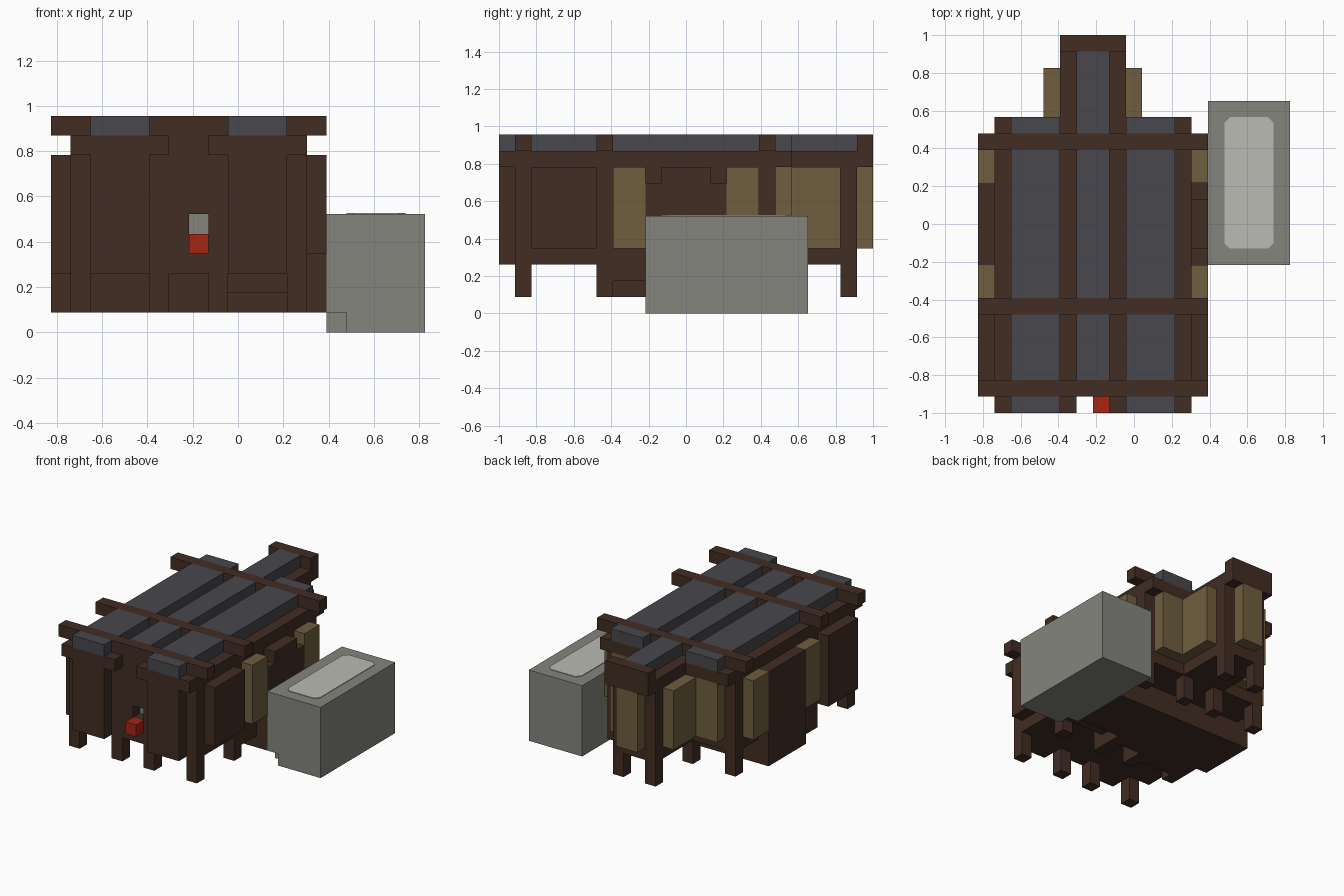
import bpy, bmesh
from mathutils import Vector

cube = bpy.data.objects.get("Cube")
if cube:
    bpy.data.objects.remove(cube)

U = 2 / 23                                  # one building block
ORIGIN = Vector((-9.5 * U, -1.0, 0))


def material(name, rgb):
    lin = [((c / 255 + 0.055) / 1.055) ** 2.4 for c in rgb] + [1]
    m = bpy.data.materials.new(name)
    m.use_nodes = True
    m.diffuse_color = lin
    m.node_tree.nodes["Principled BSDF"].inputs["Base Color"].default_value = lin
    return m


TIMBER = material("dark timber", (66, 45, 35))
SLATE = material("roof slate", (72, 72, 77))
TAN = material("tan board", (112, 94, 62))
STONE = material("grey stone", (133, 133, 126))
PALE = material("pale stone", (187, 187, 181))
RED = material("red", (168, 36, 20))


def finish(name, bm, mat):
    mesh = bpy.data.meshes.new(name)
    bm.to_mesh(mesh)
    bm.free()
    mesh.materials.append(mat)
    obj = bpy.data.objects.new(name, mesh)
    bpy.context.collection.objects.link(obj)
    return obj


def blocks(name, mat, *ranges):
    """Boxes given as x, y and z ranges counted in building blocks."""
    bm = bmesh.new()
    for xs, ys, zs in ranges:
        lo, hi = (Vector(p) for p in zip(xs, ys, zs))
        made = bmesh.ops.create_cube(bm, size=1)["verts"]
        for v in made:
            v.co = ORIGIN + U * Vector([(lo[i] + hi[i]) / 2 + v.co[i] * (hi[i] - lo[i]) for i in range(3)])
    return finish(name, bm, mat)


WALL, BOARD = (3, 9), (4, 9)
POSTS = (1, 5, 8, 12)

# Main body, with a small opening left in the front wall
blocks("main_hall", TIMBER, ((1, 13), (2, 17), WALL))
blocks("front_wall", TIMBER,
       ((1, 7), (1, 2), WALL), ((8, 13), (1, 2), WALL),
       ((7, 8), (1, 2), (3, 5)), ((7, 8), (1, 2), (6, 9)))
blocks("rear_wing", TIMBER, ((5, 9), (17, 22), WALL))
blocks("front_bays", TIMBER, *[((x, x + 3), (0, 1), WALL) for x in (2, 9)])
blocks("window_back", STONE, ((7, 8), (1.92, 2), (5, 6)))
blocks("front_box", RED, ((7, 8), (0, 1), (4, 5)))

# Bays and boards on the two long sides
blocks("right_side_bays", TIMBER, ((0, 1), (2, 6), WALL), ((0, 1), (9, 14), (1, 9)))
blocks("left_side_bays", TIMBER, ((13, 14), (2, 6), BOARD),
       ((13, 14), (9, 14), (1, 8)), ((13, 14), (10, 13), (8, 9)))
blocks("side_boards", TAN, *[((x, x + 1), (y, y + 2), BOARD) for x in (0, 13) for y in (7, 14)])

# Tan boards around the rear
blocks("rear_boards", TAN,
       *[((x, x + 3), (17, 18), BOARD) for x in (2, 9)],
       *[((x, x + 1), (18, 21), BOARD) for x in (4, 9)],
       ((6, 8), (22, 23), BOARD))

# Legs and stepped base
blocks("legs", TIMBER,
       *[((x, x + 1), (y, y + 1), (1, 3)) for x in POSTS for y in (1, 6, 16)],
       *[((x, x + 1), (21, 22), (1, 3)) for x in (5, 8)])
blocks("base", TIMBER, ((0, 9), (9, 14), (1, 3)),
       ((1, 6), (7, 9), (1, 3)), ((8, 9), (7, 9), (1, 3)), ((6, 8), (8, 9), (1, 3)),
       ((9, 13), (7, 14), (2, 3)), ((9, 13), (9, 14), (1, 2)))

# Roof deck, slate strips and cross beams
blocks("roof_deck", TIMBER, ((1, 13), (1, 18), (9, 10)), ((5, 9), (18, 23), (9, 10)),
       ((1, 6), (0, 1), (9, 10)), ((8, 13), (0, 1), (9, 10)))
BEAMS = (1, 6, 16)
SPANS = ((0, 1), (2, 6), (7, 16), (17, 18))
blocks("outer_slates", SLATE, *[((x, x + 3), s, (10, 11)) for x in (2, 9) for s in SPANS])
blocks("middle_slates", SLATE, *[((6, 8), s, (10, 11)) for s in ((2, 6), (7, 16), (17, 22))])
blocks("cross_beams", TIMBER, *[((0, 14), (y, y + 1), (10, 11)) for y in BEAMS],
       ((5, 9), (22, 23), (10, 11)))

# Stone trough beside the hall, with a pale clipped-corner top
blocks("stone_trough", STONE, ((14, 19), (9, 19), (1, 6)),
       ((15, 19), (9, 10), (0, 1)), ((14, 19), (10, 19), (0, 1)))
plate = blocks("trough_top", PALE, ((15, 18), (10, 18), (6, 6.05)))
bm = bmesh.new()
bm.from_mesh(plate.data)
upright = [e for e in bm.edges if abs(e.verts[0].co.z - e.verts[1].co.z) > 0.001]
bmesh.ops.bevel(bm, geom=upright, offset=0.03, segments=1, affect="EDGES")
bm.to_mesh(plate.data)
bm.free()
